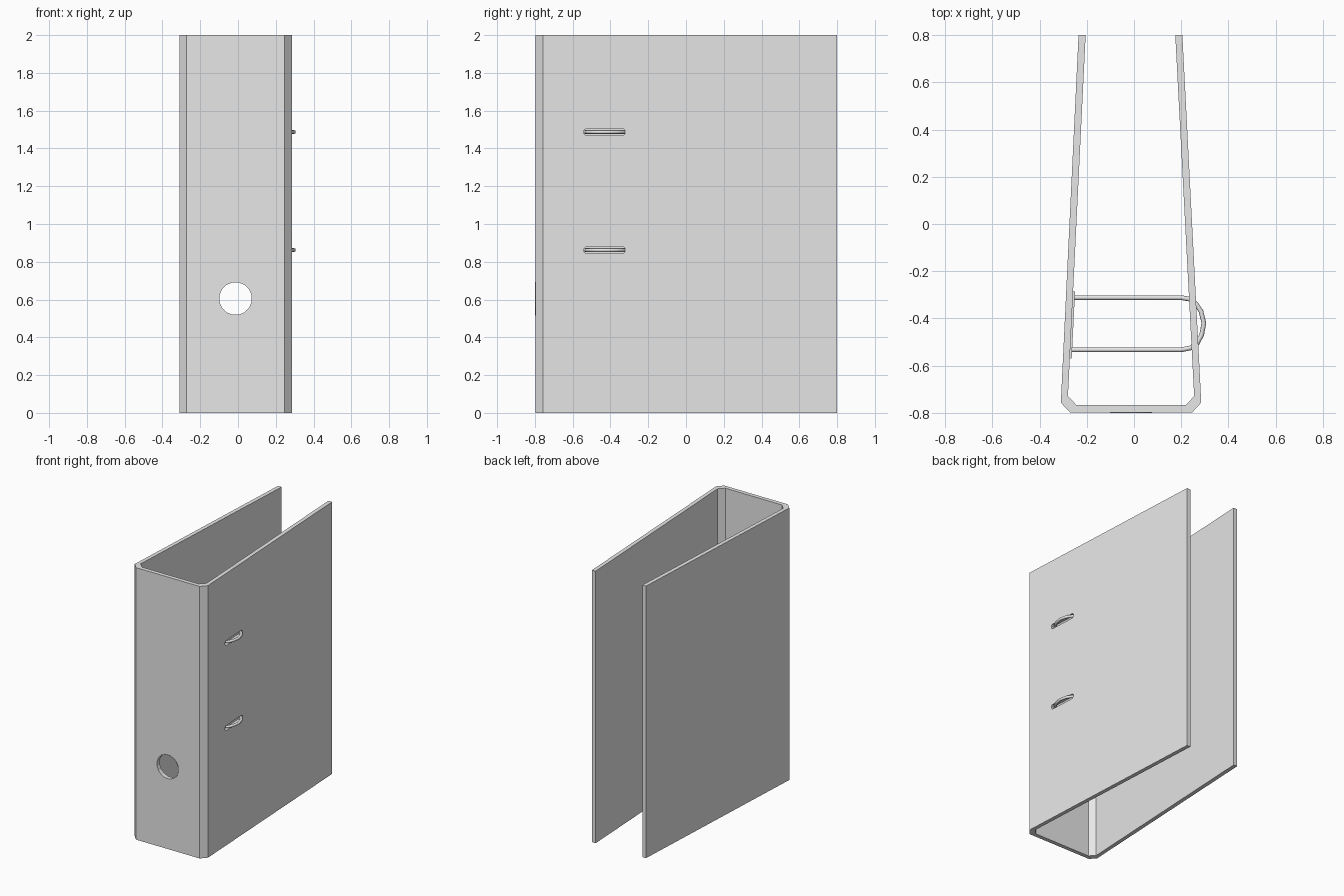
import bpy, bmesh, math
from mathutils import Vector

cube = bpy.data.objects.get("Cube")
if cube:
    bpy.data.objects.remove(cube, do_unlink=True)

grey = bpy.data.materials.new("plain_grey")
grey.use_nodes = True
grey.diffuse_color = (0.8, 0.8, 0.8, 1)
grey.node_tree.nodes["Principled BSDF"].inputs["Base Color"].default_value = (0.8, 0.8, 0.8, 1)


def prism(name, points, sweep):
    """Extrude a closed outline of 3D points along a vector."""
    bm = bmesh.new()
    face = bm.faces.new([bm.verts.new(p) for p in points])
    new = bmesh.ops.extrude_face_region(bm, geom=[face])["geom"]
    bmesh.ops.translate(bm, vec=Vector(sweep), verts=[g for g in new if isinstance(g, bmesh.types.BMVert)])
    bmesh.ops.recalc_face_normals(bm, faces=bm.faces)
    mesh = bpy.data.meshes.new(name)
    bm.to_mesh(mesh)
    bm.free()
    mesh.materials.append(grey)
    obj = bpy.data.objects.new(name, mesh)
    bpy.context.collection.objects.link(obj)
    return obj


def circle(radius, y, sides=16):
    step = 2 * math.pi / sides
    return [(HOLE_X + radius * math.cos((i + 0.5) * step), y,
             HOLE_Z + radius * math.sin((i + 0.5) * step)) for i in range(sides)]


def cut(target, cutter):
    """Subtract a cutter, apply the result and drop the cutter."""
    mod = target.modifiers.new("cut", "BOOLEAN")
    mod.operation = "DIFFERENCE"
    mod.solver = "EXACT"
    mod.object = cutter
    cutter.hide_render = True
    bpy.context.view_layer.objects.active = target
    bpy.ops.object.modifier_apply(modifier=mod.name)
    bpy.data.objects.remove(cutter, do_unlink=True)


HOLE_X, HOLE_Z = -0.013, 0.605
RING_HEIGHTS = (0.862, 1.487)

# Folded cover: spine, chamfered corners and two tapering boards
outer = [(-0.235, 0.8), (-0.31, -0.757), (-0.272, -0.798), (0.247, -0.798), (0.285, -0.757), (0.205, 0.8)]
inner = [(0.175, 0.8), (0.255, -0.73), (0.218, -0.768), (-0.243, -0.768), (-0.28, -0.73), (-0.205, 0.8)]
cover = prism("cover", [(x, y, 0) for x, y in outer + inner], (0, 0, 2))

# Finger hole in the spine with a thin liner
cut(cover, prism("hole_cutter", circle(0.089, -0.9), (0, 0.2, 0)))
liner = prism("finger_hole_liner", circle(0.09, -0.8), (0, 0.032, 0))
cut(liner, prism("liner_cutter", circle(0.087, -0.9), (0, 0.2, 0)))

# Slots in the front board for the rings
for z in RING_HEIGHTS:
    y0, y1, h, c = -0.54, -0.322, 0.018, 0.01
    outline = [(y0 + c, z - h), (y1 - c, z - h), (y1, z - h + c), (y1, z + h - c),
               (y1 - c, z + h), (y0 + c, z + h), (y0, z + h - c), (y0, z - h + c)]
    cut(cover, prism("slot_cutter", [(0.19, y, zz) for y, zz in outline], (0.15, 0, 0)))

# Mechanism plate on the inside of the back board
plate = [(-0.273, -0.57), (-0.264, -0.57), (-0.25, -0.287), (-0.259, -0.287)]
prism("mechanism_plate", [(x, y, 0.76) for x, y in plate], (0, 0, 0.83))

# Arched wire rings
path = [(-0.256, -0.312), (0.2, -0.312), (0.235, -0.318), (0.262, -0.338), (0.284, -0.37), (0.296, -0.42),
        (0.287, -0.47), (0.268, -0.505), (0.238, -0.526), (0.2, -0.533), (-0.266, -0.533)]
for side, z in zip(("lower", "upper"), RING_HEIGHTS):
    curve = bpy.data.curves.new(side + "_ring", "CURVE")
    curve.dimensions = "3D"
    curve.bevel_depth = 0.01
    curve.bevel_resolution = 2
    curve.use_fill_caps = True
    spline = curve.splines.new("POLY")
    spline.points.add(len(path) - 1)
    for point, (x, y) in zip(spline.points, path):
        point.co = (x, y, z, 1)
    curve.materials.append(grey)
    ring = bpy.data.objects.new(side + "_ring", curve)
    bpy.context.collection.objects.link(ring)
    bpy.ops.object.select_all(action="DESELECT")
    ring.select_set(True)
    bpy.context.view_layer.objects.active = ring
    bpy.ops.object.convert(target="MESH")
    bpy.ops.object.shade_smooth_by_angle(angle=math.radians(50))
